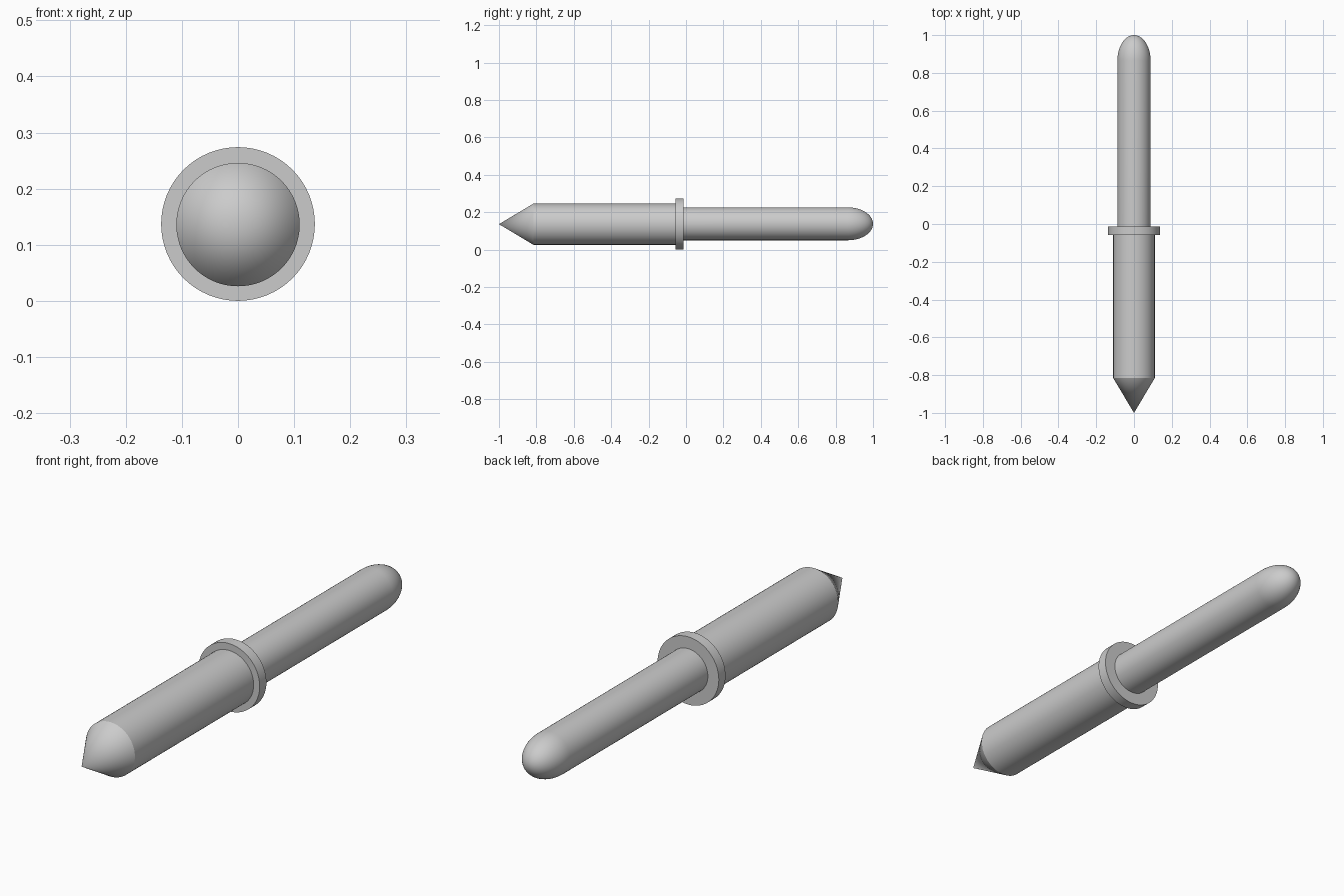
import bpy, bmesh, math

cube = bpy.data.objects.get("Cube")
if cube:
    bpy.data.objects.remove(cube, do_unlink=True)

SIDES = 64

# Single grey metal colour
grey = bpy.data.materials.new("grey_metal")
grey.use_nodes = True
colour = (0.6, 0.6, 0.6, 1.0)
grey.diffuse_color = colour
grey.node_tree.nodes["Principled BSDF"].inputs["Base Color"].default_value = colour


def turned_part(name, profile, height):
    """Turn a (y, radius) profile around a lengthwise axis at the given height."""
    bm = bmesh.new()
    points = [bm.verts.new((0, y, r)) for y, r in profile]
    edges = [bm.edges.new(pair) for pair in zip(points, points[1:])]
    bmesh.ops.spin(bm, geom=points + edges, cent=(0, 0, 0), axis=(0, 1, 0),
                   angle=math.tau, steps=SIDES)
    bmesh.ops.remove_doubles(bm, verts=bm.verts, dist=0.0001)
    bmesh.ops.recalc_face_normals(bm, faces=bm.faces)
    mesh = bpy.data.meshes.new(name)
    bm.to_mesh(mesh)
    bm.free()
    mesh.materials.append(grey)
    obj = bpy.data.objects.new(name, mesh)
    obj.location.z = height
    bpy.context.collection.objects.link(obj)
    bpy.ops.object.select_all(action="DESELECT")
    obj.select_set(True)
    bpy.context.view_layer.objects.active = obj
    bpy.ops.object.shade_smooth_by_angle(angle=math.radians(25))
    return obj


# Thick front shaft with a conical point
turned_part("pointed_shaft",
            [(-1, 0), (-0.816, 0.11), (-0.04, 0.11), (-0.04, 0)], 0.136)

# Flat collar between the two shafts
turned_part("collar",
            [(-0.057, 0), (-0.057, 0.137), (-0.014, 0.137), (-0.014, 0)], 0.137)

# Thin rear rod with a long rounded end
rod_radius, dome_start, steps = 0.088, 0.865, 16
dome = []
for i in range(steps + 1):
    a = math.pi / 2 * i / steps
    dome.append((dome_start + (1 - dome_start) * math.sin(a), rod_radius * math.cos(a)))
turned_part("rounded_rod", [(-0.03, 0), (-0.03, rod_radius)] + dome, 0.138)
